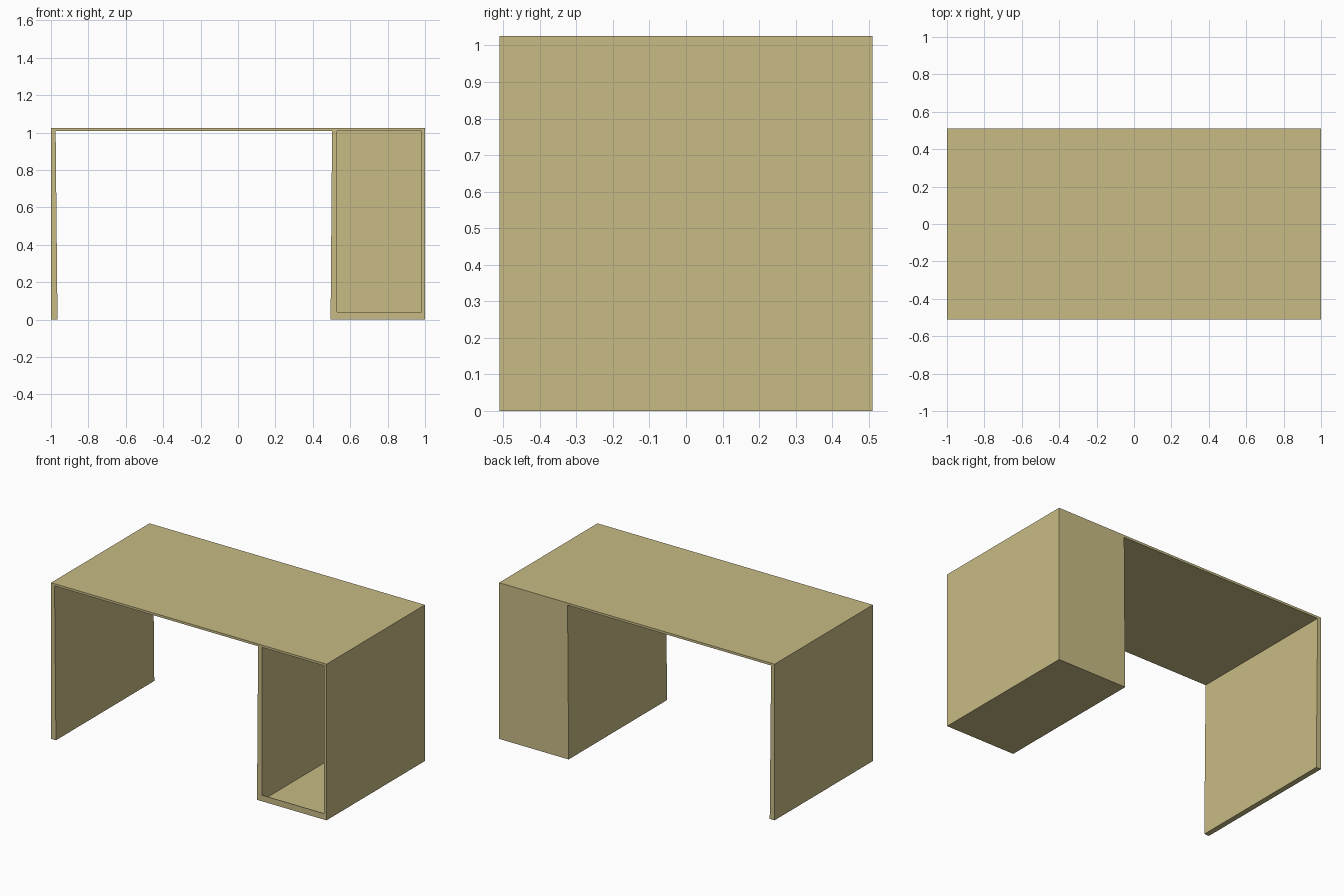
import bpy

cube = bpy.data.objects.get("Cube")
if cube:
    bpy.data.objects.remove(cube, do_unlink=True)

# Single pale wood colour
wood = bpy.data.materials.new("pale_wood")
wood.use_nodes = True
colour = (0.578, 0.497, 0.235, 1)
wood.diffuse_color = colour
wood.node_tree.nodes["Principled BSDF"].inputs["Base Color"].default_value = colour

DEPTH = 0.51    # half depth of the desk
TOP = 1.025     # overall height
UNDER = 1.01    # underside of the desktop


def panel(name, profile, y0=-DEPTH, y1=DEPTH):
    """Extrude a counter-clockwise front profile (x, z) from y0 to y1."""
    n = len(profile)
    verts = [(x, y, z) for y in (y0, y1) for x, z in profile]
    faces = [tuple(range(n)), tuple(reversed(range(n, 2 * n)))]
    faces += [(i, i + n, (i + 1) % n + n, (i + 1) % n) for i in range(n)]
    mesh = bpy.data.meshes.new(name)
    mesh.from_pydata(verts, [], faces)
    mesh.materials.append(wood)
    obj = bpy.data.objects.new(name, mesh)
    bpy.context.collection.objects.link(obj)
    return obj


def rect(x0, x1, z0, z1):
    return [(x0, z0), (x1, z0), (x1, z1), (x0, z1)]


# Desktop and the slightly tapered side panel
panel("desktop", rect(-1, 1, UNDER, TOP))
panel("side_panel", [(-1, 0), (-0.965, 0), (-0.975, UNDER), (-1, UNDER)])

# Open-fronted cabinet
panel("cabinet_inner_wall", [(0.495, 0), (0.53, 0), (0.53, UNDER), (0.503, UNDER)])
panel("cabinet_outer_wall", rect(0.98, 1, 0, UNDER))
panel("cabinet_floor", rect(0.53, 0.98, 0, 0.004))
panel("cabinet_back", rect(0.53, 0.98, 0.004, UNDER), DEPTH - 0.01, DEPTH)
panel("cabinet_front_lip", rect(0.53, 0.98, 0.004, 0.04), -DEPTH, -DEPTH + 0.004)
